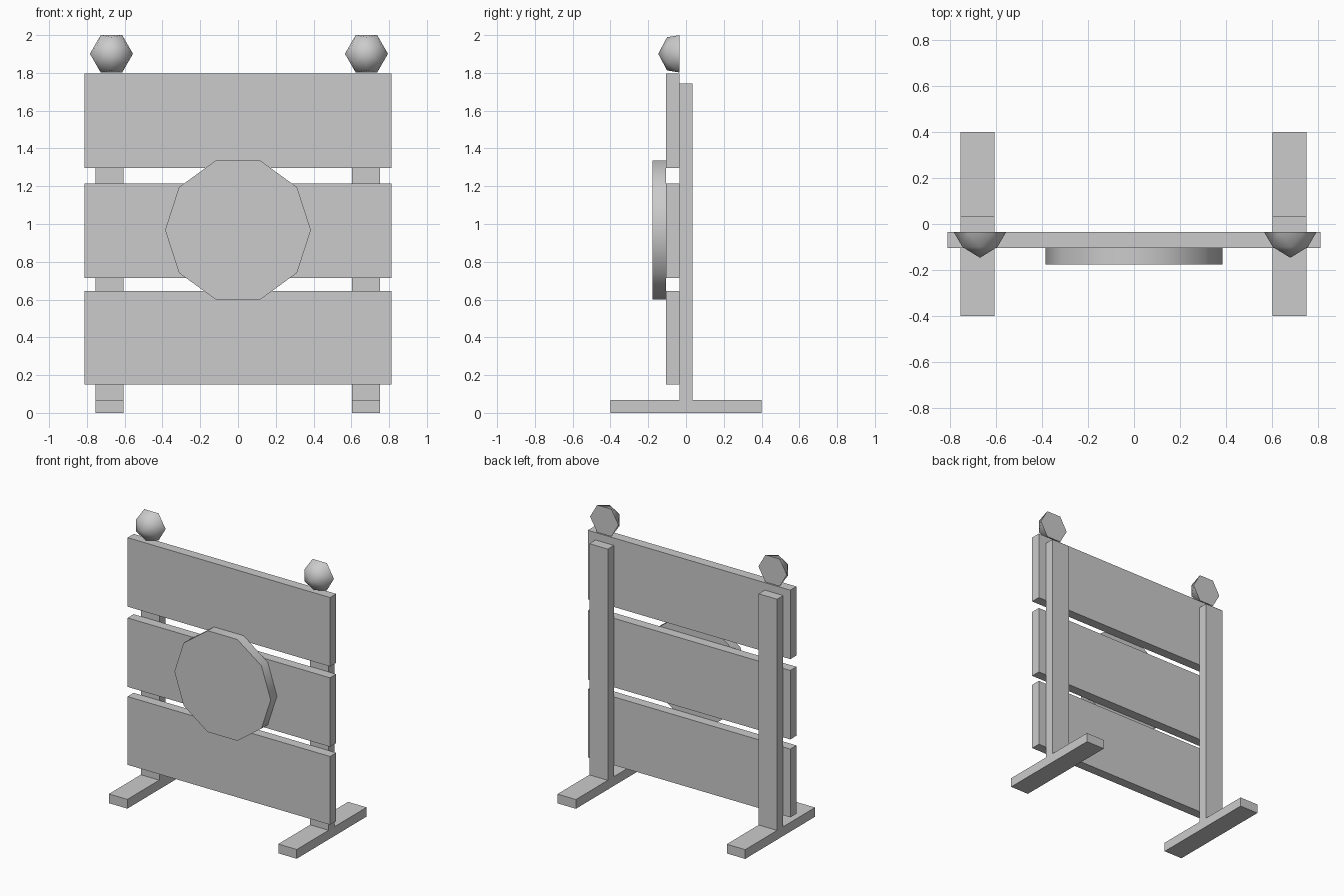
import bpy, bmesh
from math import pi, sin, cos

if "Cube" in bpy.data.objects:
    bpy.data.objects.remove(bpy.data.objects["Cube"])

grey = bpy.data.materials.new("light grey")
grey.use_nodes = True
grey.diffuse_color = (0.6, 0.6, 0.6, 1)
grey.node_tree.nodes["Principled BSDF"].inputs["Base Color"].default_value = (0.6, 0.6, 0.6, 1)


def add_object(name, bm, smooth_angle=None):
    bmesh.ops.recalc_face_normals(bm, faces=bm.faces)
    mesh = bpy.data.meshes.new(name)
    bm.to_mesh(mesh)
    bm.free()
    mesh.materials.append(grey)
    obj = bpy.data.objects.new(name, mesh)
    bpy.context.collection.objects.link(obj)
    if smooth_angle:
        bpy.ops.object.select_all(action='DESELECT')
        obj.select_set(True)
        bpy.context.view_layer.objects.active = obj
        bpy.ops.object.shade_smooth_by_angle(angle=smooth_angle)
    return obj


def box(name, x, y, z):
    """Box from (min, max) ranges on each axis."""
    bm = bmesh.new()
    bmesh.ops.create_cube(bm, size=1)
    for v in bm.verts:
        v.co = [lo + (c + 0.5) * (hi - lo) for c, (lo, hi) in zip(v.co, (x, y, z))]
    return add_object(name, bm)


def ring(bm, sides, radius, centre, turn=0):
    """Ring of vertices facing the front."""
    cx, cy, cz = centre
    angles = [2 * pi * (i + turn) / sides for i in range(sides)]
    return [bm.verts.new((cx + radius * cos(a), cy, cz + radius * sin(a))) for a in angles]


# Horizontal planks
for name, bottom, top in (("lower", 0.15, 0.645), ("middle", 0.715, 1.215), ("upper", 1.297, 1.797)):
    box(name + "_plank", (-0.812, 0.812), (-0.105, -0.035), (bottom, top))

# Posts and feet
for side, x in (("right", -0.681), ("left", 0.677)):
    span = (x - 0.074, x + 0.074)
    box(side + "_post", span, (-0.035, 0.035), (0.067, 1.743))
    box(side + "_foot", span, (-0.4, 0.4), (0, 0.067))

# Ten-sided sign disc
bm = bmesh.new()
back = ring(bm, 10, 0.386, (0, -0.105, 0.968))
front = ring(bm, 10, 0.386, (0, -0.177, 0.968))
bm.faces.new(back)
bm.faces.new(front)
for i in range(10):
    j = (i + 1) % 10
    bm.faces.new((back[i], back[j], front[j], front[i]))
add_object("sign_disc", bm, pi / 4)

# Faceted half-dome lamps with a flat back
for side, x in (("right", -0.67), ("left", 0.68)):
    bm = bmesh.new()
    rim = ring(bm, 6, 0.114, (x, -0.035, 1.901))
    mid = ring(bm, 6, 0.088, (x, -0.1, 1.901), 0.5)
    tip = bm.verts.new((x, -0.147, 1.901))
    bm.faces.new(rim)
    for i in range(6):
        j = (i + 1) % 6
        bm.faces.new((rim[i], rim[j], mid[i]))
        bm.faces.new((mid[i], rim[j], mid[j]))
        bm.faces.new((mid[i], mid[j], tip))
    add_object(side + "_lamp", bm, pi / 3)
